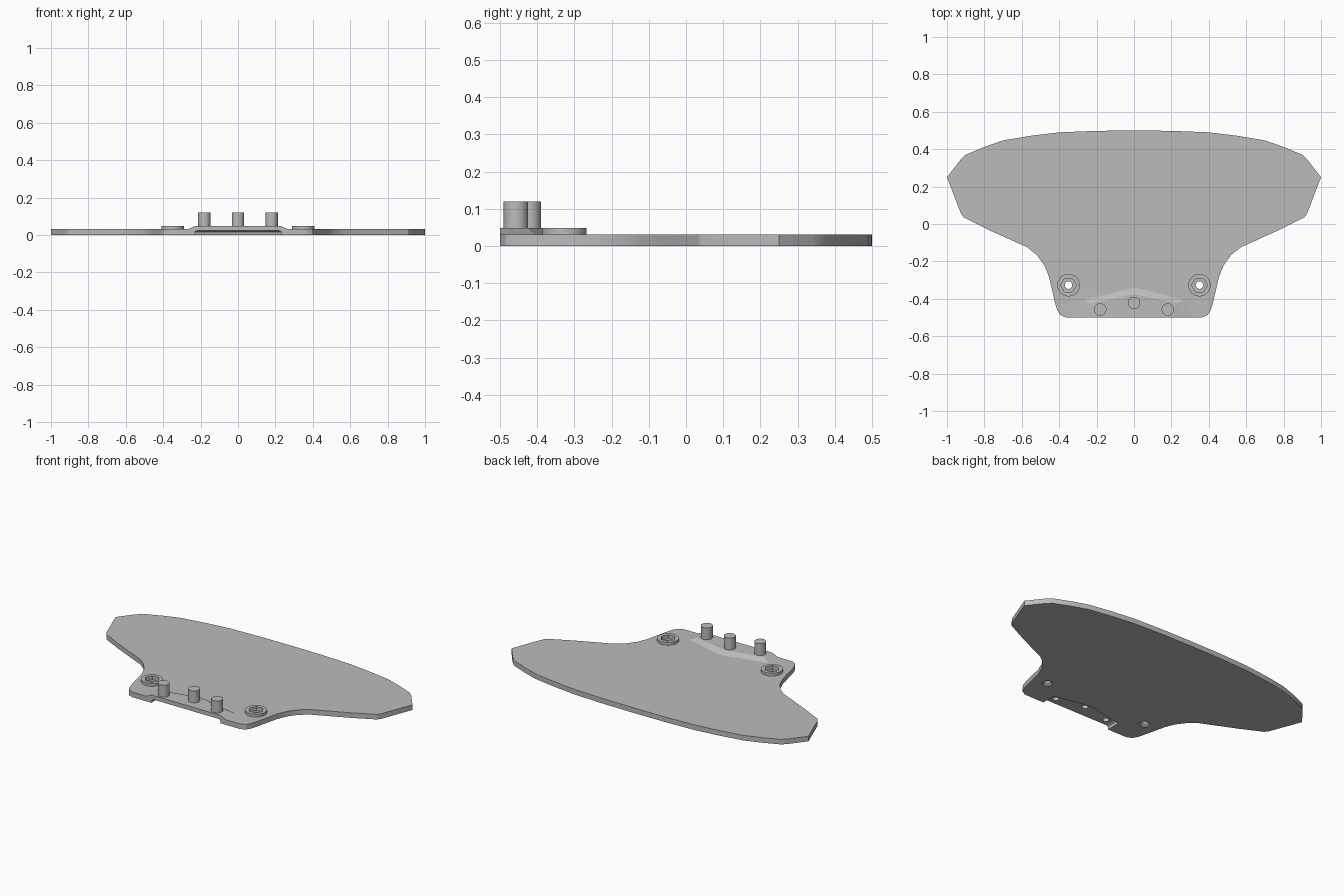
import bpy, bmesh, math

cube = bpy.data.objects.get("Cube")
if cube:
    bpy.data.objects.remove(cube, do_unlink=True)

grey = bpy.data.materials.new("plain grey")
grey.use_nodes = True
COLOR = (0.5, 0.5, 0.5, 1)
grey.diffuse_color = COLOR
grey.node_tree.nodes["Principled BSDF"].inputs["Base Color"].default_value = COLOR


def loft(name, rings):
    """Closed solid through a list of (outline, z) rings."""
    bm = bmesh.new()
    loops = [[bm.verts.new((x, y, z)) for x, y in pts] for pts, z in rings]
    n = len(loops[0])
    for a, b in zip(loops, loops[1:]):
        for i in range(n):
            j = (i + 1) % n
            bm.faces.new((a[i], a[j], b[j], b[i]))
    bm.faces.new(loops[0][::-1])
    bm.faces.new(loops[-1])
    bmesh.ops.recalc_face_normals(bm, faces=bm.faces)
    mesh = bpy.data.meshes.new(name)
    bm.to_mesh(mesh)
    bm.free()
    mesh.materials.append(grey)
    obj = bpy.data.objects.new(name, mesh)
    bpy.context.collection.objects.link(obj)
    return obj


def circle(x, y, r, n=32):
    return [(x + r * math.cos(math.tau * i / n), y + r * math.sin(math.tau * i / n))
            for i in range(n)]


def mirrored(half):
    """Complete a right-half outline that starts at the centre line."""
    return half + [(-x, y) for x, y in reversed(half) if x > 0]


def combine(target, other, operation):
    mod = target.modifiers.new(other.name, "BOOLEAN")
    mod.operation = operation
    mod.solver = "EXACT"
    mod.object = other
    bpy.context.view_layer.objects.active = target
    bpy.ops.object.modifier_apply(modifier=mod.name)
    bpy.data.objects.remove(other, do_unlink=True)


def pad(wide, side, middle):
    return mirrored([(0, middle), (wide, side), (wide, -0.5)])


# Flat plate with a broad rear and a narrow front neck
half = [(0, 0.5), (0.2, 0.498), (0.4, 0.49), (0.55, 0.472), (0.7, 0.447), (0.8, 0.412),
        (0.9, 0.37), (0.93, 0.34), (1, 0.25), (0.925, 0.055), (0.91, 0.035), (0.88, 0.02),
        (0.78, -0.03), (0.57, -0.125), (0.52, -0.165), (0.48, -0.22), (0.455, -0.28),
        (0.42, -0.43), (0.41, -0.46), (0.395, -0.485), (0.37, -0.498), (0.36, -0.5)]
plate = loft("plate", [(mirrored(half), 0), (mirrored(half), 0.031)])

# Raised pad at the front with sloping flanks, and the recess beneath it
combine(plate, loft("pad", [(pad(0.28, -0.4, -0.33), 0.026),
                            (pad(0.23, -0.425, -0.375), 0.048)]), "UNION")
recess = [[(x, y - 0.1 if y < -0.49 else y) for x, y in pad(*size)]
          for size in ((0.235, -0.41, -0.365), (0.23, -0.415, -0.37), (0.22, -0.425, -0.38))]
combine(plate, loft("recess", list(zip(recess, (-0.01, 0.017, 0.023)))), "DIFFERENCE")

# Bolt collars with hexagonal nut pockets and countersunk holes
for side in (-1, 1):
    x, y = side * 0.35, -0.327
    combine(plate, loft("collar", [(circle(x, y, 0.06), 0.02),
                                   (circle(x, y, 0.06), 0.048)]), "UNION")
    combine(plate, loft("nut_pocket", [(circle(x, y, 0.042, 6), 0.024),
                                       (circle(x, y, 0.042, 6), 0.06)]), "DIFFERENCE")
    combine(plate, loft("bolt_hole", [(circle(x, y, 0.03), -0.01), (circle(x, y, 0.03), 0.004),
                                      (circle(x, y, 0.02), 0.012),
                                      (circle(x, y, 0.02), 0.06)]), "DIFFERENCE")

# Three upright pegs with blind holes from below
for x, y in ((-0.18, -0.457), (0, -0.422), (0.18, -0.457)):
    combine(plate, loft("peg", [(circle(x, y, 0.033), 0.035),
                                (circle(x, y, 0.033), 0.12)]), "UNION")
    combine(plate, loft("peg_hole", [(circle(x, y, 0.018, 24), -0.01),
                                     (circle(x, y, 0.018, 24), 0.09)]), "DIFFERENCE")

# Smooth the curved walls, keep the edges crisp
bpy.ops.object.select_all(action="DESELECT")
plate.select_set(True)
bpy.context.view_layer.objects.active = plate
bpy.ops.object.shade_smooth_by_angle(angle=math.radians(25))
